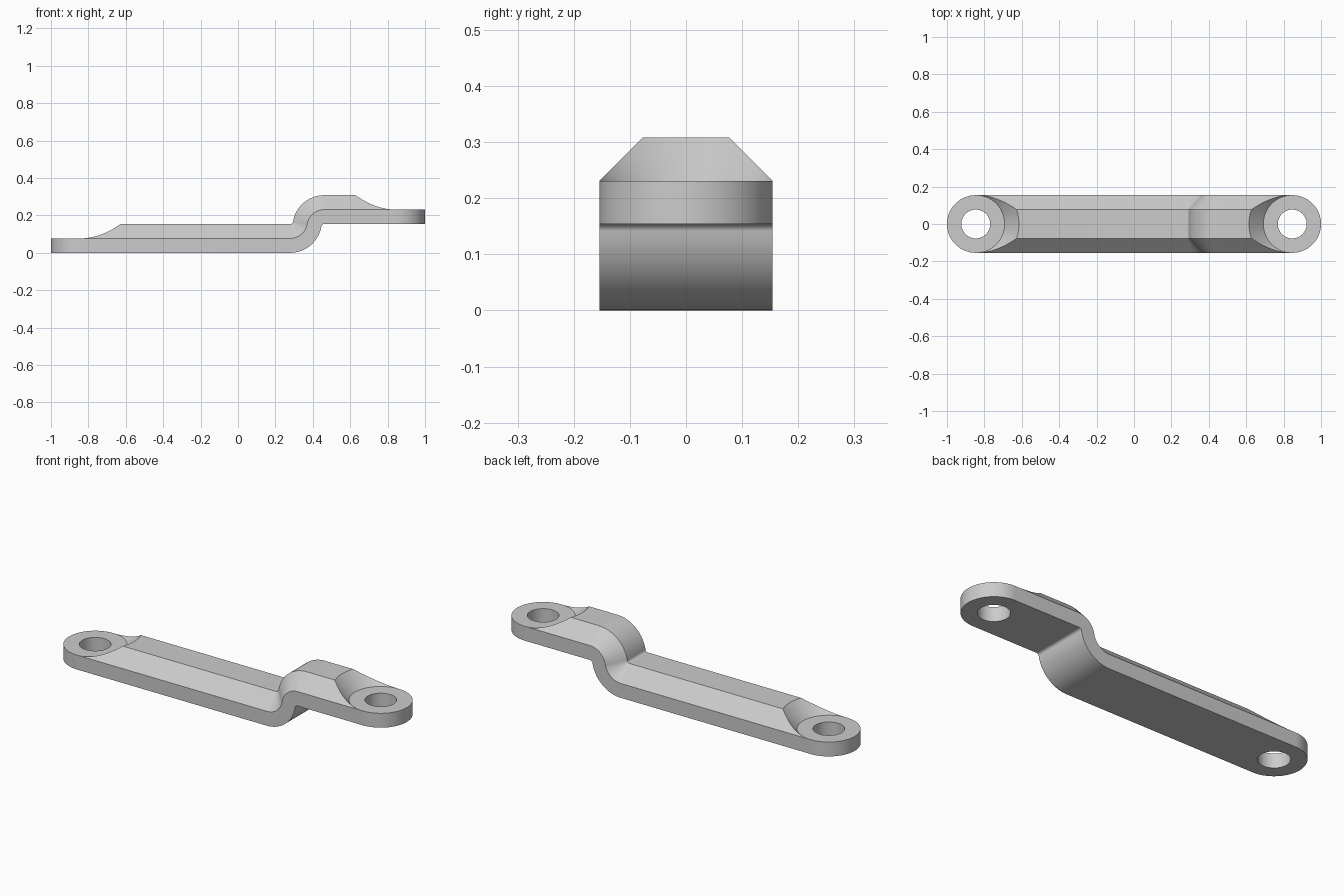
import bpy
import bmesh
import math
from mathutils import Matrix

if "Cube" in bpy.data.objects:
    bpy.data.objects.remove(bpy.data.objects["Cube"], do_unlink=True)

HALF = 0.154            # half width, end radius, full thickness and step height
EDGE = HALF / 2         # plate thickness, chamfer size and hole radius
END_X = 1 - HALF        # centre of each rounded end
INNER = 0.0154          # inner bend radius
BEND = math.acos(1 - HALF / (2 * INNER + HALF))
RUN = (2 * INNER + HALF) * math.sin(BEND)
MID_X = 0.37            # middle of the step
STEPS = 24

steel = bpy.data.materials.new("steel grey")
steel.use_nodes = True
grey = (0.6, 0.6, 0.6, 1)
steel.diffuse_color = grey
steel.node_tree.nodes["Principled BSDF"].inputs["Base Color"].default_value = grey


def make_object(name, bm):
    bmesh.ops.recalc_face_normals(bm, faces=bm.faces[:])
    mesh = bpy.data.meshes.new(name)
    bm.to_mesh(mesh)
    bm.free()
    obj = bpy.data.objects.new(name, mesh)
    bpy.context.collection.objects.link(obj)
    return obj


def round_cutter(name, x, z0, z1, r0, r1):
    bm = bmesh.new()
    place = Matrix.Translation((x, 0, (z0 + z1) / 2))
    bmesh.ops.create_cone(bm, cap_ends=True, segments=96, radius1=r0,
                          radius2=r1, depth=z1 - z0, matrix=place)
    return make_object(name, bm)


def outline_cutter():
    # Upright prism with two round ends
    bm = bmesh.new()
    ring = []
    for side in (1, -1):
        for i in range(49):
            a = math.pi * (i / 48 - 0.5)
            ring.append(bm.verts.new((side * (END_X + HALF * math.cos(a)),
                                      side * HALF * math.sin(a), -0.2)))
    face = bm.faces.new(ring)
    grown = bmesh.ops.extrude_face_region(bm, geom=[face])["geom"]
    bmesh.ops.translate(bm, vec=(0, 0, 0.8),
                        verts=[v for v in grown if isinstance(v, bmesh.types.BMVert)])
    return make_object("outline_cutter", bm)


def path_point(kind, t, s):
    # Point at height s above the underside of the stepped path
    if kind == "start":
        return -1.1, s
    if kind == "end":
        return 1.1, HALF + s
    a = BEND * t
    if kind == "lower":
        r = INNER + HALF - s
        return MID_X - RUN / 2 + r * math.sin(a), HALF + INNER - r * math.cos(a)
    r = INNER + s
    return MID_X + RUN / 2 - r * math.sin(a), HALF - INNER + r * math.cos(a)


# Stepped bar: chamfered section swept along the path
section = [(-HALF - 0.02, 0), (HALF + 0.02, 0), (HALF + 0.02, EDGE - 0.02),
           (EDGE, HALF), (-EDGE, HALF), (-HALF - 0.02, EDGE - 0.02)]
stations = [("start", 0)]
stations += [("lower", i / STEPS) for i in range(STEPS + 1)]
stations += [("upper", 1 - i / STEPS) for i in range(1, STEPS + 1)]
stations += [("end", 0)]

bm = bmesh.new()
rings = []
for kind, t in stations:
    ring = []
    for y, s in section:
        x, z = path_point(kind, t, s)
        ring.append(bm.verts.new((x, y, z)))
    rings.append(ring)
for a, b in zip(rings, rings[1:]):
    for i in range(len(section)):
        j = (i + 1) % len(section)
        bm.faces.new((a[i], a[j], b[j], b[i]))
bm.faces.new(rings[0])
bm.faces.new(rings[-1])
bar = make_object("stepped_link_bar", bm)

# Rounded outline, flared seats around the holes, and the holes
cuts = [("INTERSECT", outline_cutter())]
for side, base in ((-1, 0), (1, HALF)):
    x = side * END_X
    low, high = base + EDGE, base + 2 * HALF
    cuts.append(("DIFFERENCE", round_cutter("seat_cutter", x, low, high,
                                            HALF + 0.0004, HALF + high - low)))
    cuts.append(("DIFFERENCE", round_cutter("hole_cutter", x, base - 0.1, high,
                                            EDGE, EDGE)))

bpy.ops.object.select_all(action="DESELECT")
bpy.context.view_layer.objects.active = bar
bar.select_set(True)
for operation, cutter in cuts:
    cutter.hide_render = True
    mod = bar.modifiers.new("cut", "BOOLEAN")
    mod.operation = operation
    mod.solver = "EXACT"
    mod.object = cutter
    bpy.ops.object.modifier_apply(modifier=mod.name)
    bpy.data.objects.remove(cutter, do_unlink=True)

bar.data.materials.clear()
bar.data.materials.append(steel)
for poly in bar.data.polygons:
    poly.material_index = 0
bpy.ops.object.shade_smooth_by_angle(angle=math.radians(25))
